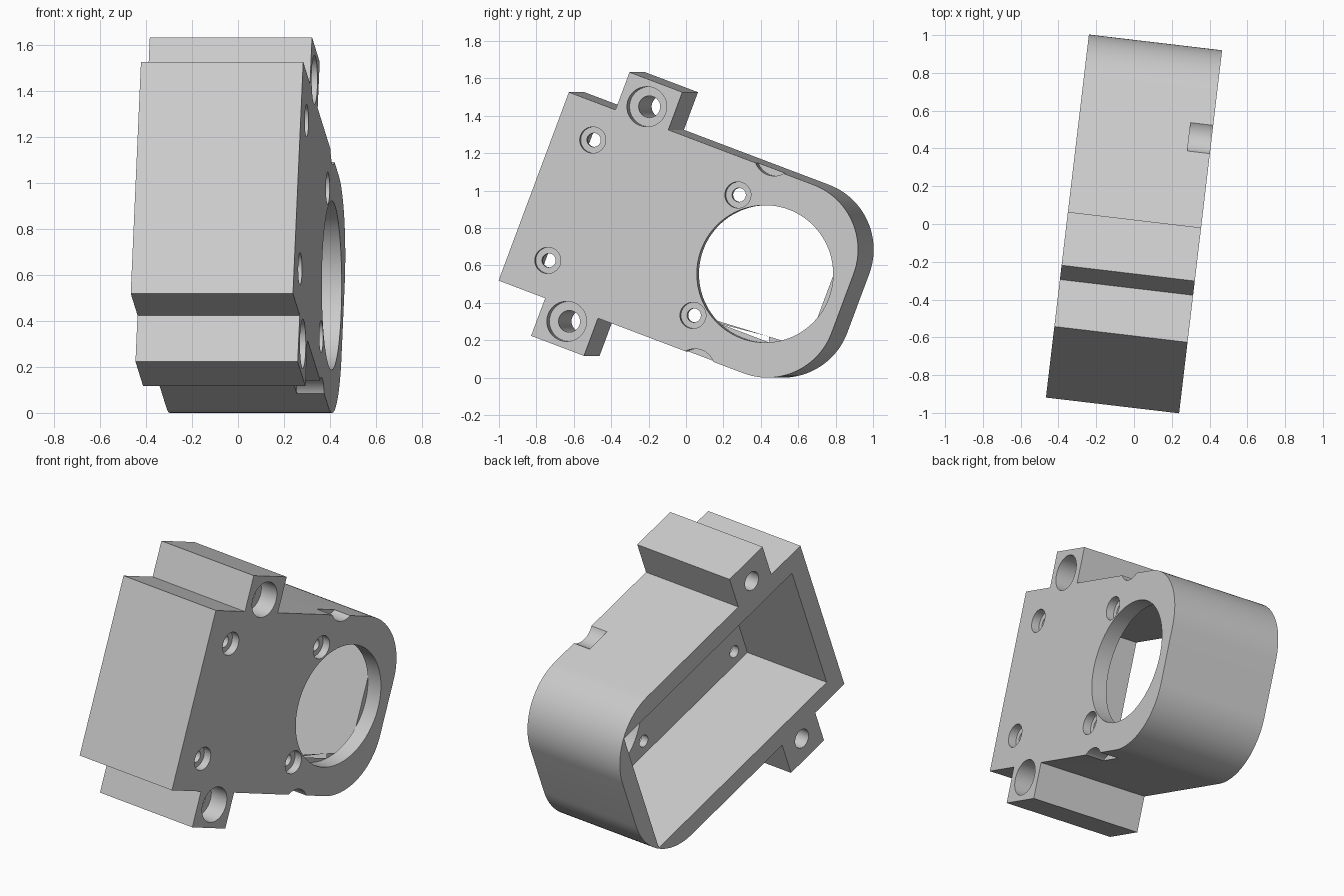
import bpy, bmesh, math
from mathutils import Matrix

if "Cube" in bpy.data.objects:
    bpy.data.objects.remove(bpy.data.objects["Cube"])

# Local frame: x through the thickness, y along the length, z across the height
HALF_W, HALF_H, EAR_H = 0.355, 0.538, 0.753
FRONT, EAR_A, EAR_B = -1.09, -0.822, -0.518
CORNER_R, CORNER_Y = 0.37, 0.317
MID_Z = 0.689

grey = bpy.data.materials.new("light grey")
grey.use_nodes = True
COLOUR = (0.6, 0.6, 0.6, 1)
grey.diffuse_color = COLOUR
grey.node_tree.nodes["Principled BSDF"].inputs["Base Color"].default_value = COLOUR


def add_object(name, bm):
    bmesh.ops.recalc_face_normals(bm, faces=bm.faces)
    mesh = bpy.data.meshes.new(name)
    bm.to_mesh(mesh)
    bm.free()
    mesh.materials.append(grey)
    obj = bpy.data.objects.new(name, mesh)
    bpy.context.collection.objects.link(obj)
    return obj


def prism(name, outline):
    bm = bmesh.new()
    face = bm.faces.new([bm.verts.new((-HALF_W, y, z)) for y, z in outline])
    grown = bmesh.ops.extrude_face_region(bm, geom=[face])["geom"]
    verts = [v for v in grown if isinstance(v, bmesh.types.BMVert)]
    bmesh.ops.translate(bm, verts=verts, vec=(2 * HALF_W, 0, 0))
    return add_object(name, bm)


def cut(target, bm):
    cutter = add_object("cutter", bm)
    cutter.hide_render = True
    mod = target.modifiers.new("cut", 'BOOLEAN')
    mod.operation, mod.solver, mod.object = 'DIFFERENCE', 'EXACT', cutter
    graph = bpy.context.evaluated_depsgraph_get()
    result = bpy.data.meshes.new_from_object(target.evaluated_get(graph))
    target.modifiers.clear()
    target.data = result
    bpy.data.objects.remove(cutter)


def drill(target, y, z, radius, x0, x1, segments=48):
    bm = bmesh.new()
    place = Matrix.Translation(((x0 + x1) / 2, y, z)) @ Matrix.Rotation(math.pi / 2, 4, 'Y')
    bmesh.ops.create_cone(bm, cap_ends=True, segments=segments, radius1=radius,
                          radius2=radius, depth=x1 - x0, matrix=place)
    cut(target, bm)


def cut_box(target, x0, x1, y0, y1, half_z):
    bm = bmesh.new()
    place = Matrix.Translation(((x0 + x1) / 2, (y0 + y1) / 2, 0))
    size = Matrix.Diagonal((x1 - x0, y1 - y0, 2 * half_z, 1))
    bmesh.ops.create_cube(bm, size=1, matrix=place @ size)
    cut(target, bm)


# Housing outline: square front, mounting ears, rounded far end
upper = [(FRONT, HALF_H), (EAR_A, HALF_H), (EAR_A, EAR_H), (EAR_B, EAR_H), (EAR_B, HALF_H)]
for i in range(25):
    a = math.pi / 2 * (1 - i / 24)
    upper.append((CORNER_Y + CORNER_R * math.cos(a),
                  HALF_H - CORNER_R + CORNER_R * math.sin(a)))
housing = prism("housing", upper + [(y, -z) for y, z in reversed(upper)])

# Cavity open at the back, leaving the mounting plate
cut_box(housing, -HALF_W - 0.2, HALF_W - 0.1, -0.97, 0.576, 0.425)

# Large round opening in the plate
drill(housing, 0.24, 0, 0.367, HALF_W - 0.1, HALF_W + 0.1, 96)

for side in (-1, 1):
    # Counterbored screw holes in the plate
    for y in (-0.88, -0.045):
        drill(housing, y, side * 0.344, 0.037, 0.1, HALF_W + 0.1)
        drill(housing, y, side * 0.344, 0.07, HALF_W - 0.05, HALF_W + 0.1)
    # Counterbored through holes in the ears
    drill(housing, -0.67, side * 0.613, 0.058, -HALF_W - 0.1, HALF_W + 0.1)
    drill(housing, -0.67, side * 0.613, 0.107, HALF_W - 0.12, HALF_W + 0.1)
    # Screw head notches in the long edges
    drill(housing, 0.065, side * 0.608, 0.107, HALF_W - 0.12, HALF_W + 0.1)

# Tilt the housing into its resting pose
pose = (Matrix.Rotation(math.radians(-6.75), 4, 'Z')
        @ Matrix.Rotation(math.radians(-20.6), 4, 'X')
        @ Matrix.Translation((0, 0, MID_Z)))
housing.data.transform(pose)
lowest = min(v.co.z for v in housing.data.vertices)
housing.data.transform(Matrix.Translation((0, 0, -lowest)))

bpy.ops.object.select_all(action='DESELECT')
housing.select_set(True)
bpy.context.view_layer.objects.active = housing
bpy.ops.object.shade_smooth_by_angle(angle=math.radians(30))
